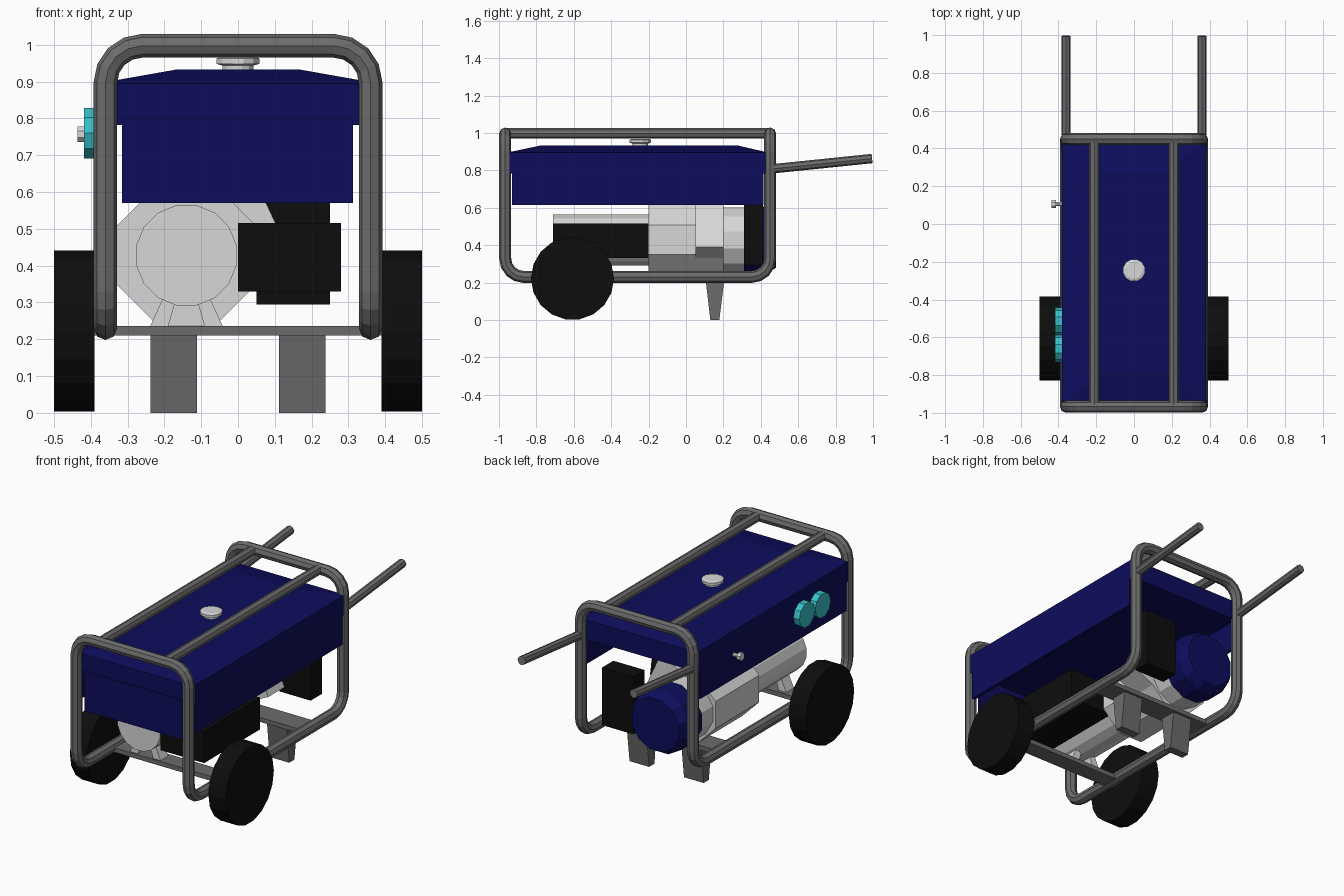
import bpy, bmesh, math
from mathutils import Vector, Matrix

cube = bpy.data.objects.get("Cube")
if cube:
    bpy.data.objects.remove(cube, do_unlink=True)


def material(name, rgb):
    m = bpy.data.materials.new(name)
    m.use_nodes = True
    m.diffuse_color = (*rgb, 1)
    bsdf = next(n for n in m.node_tree.nodes if n.type == 'BSDF_PRINCIPLED')
    bsdf.inputs["Base Color"].default_value = (*rgb, 1)
    return m


NAVY = material("navy_paint", (0.004, 0.004, 0.11))
STEEL = material("grey_steel", (0.15, 0.15, 0.15))
ALLOY = material("light_alloy", (0.68, 0.68, 0.68))
BLACK = material("black_rubber", (0.004, 0.004, 0.004))
TEAL = material("teal_dial", (0.04, 0.53, 0.58))


def finish(name, bm, mat):
    bmesh.ops.recalc_face_normals(bm, faces=bm.faces)
    me = bpy.data.meshes.new(name)
    bm.to_mesh(me)
    bm.free()
    me.materials.append(mat)
    ob = bpy.data.objects.new(name, me)
    bpy.context.collection.objects.link(ob)
    return ob


def prism(name, bottom, top, mat):
    """Frustum between two rectangles, each (x0, x1, y0, y1, z)."""
    bm = bmesh.new()
    rings = [[bm.verts.new((x, y, r[4])) for x, y in
              ((r[0], r[2]), (r[1], r[2]), (r[1], r[3]), (r[0], r[3]))]
             for r in (bottom, top)]
    for ring in rings:
        bm.faces.new(ring)
    a, b = rings
    for i in range(4):
        j = (i + 1) % 4
        bm.faces.new((a[i], a[j], b[j], b[i]))
    return finish(name, bm, mat)


def box(name, x0, x1, y0, y1, z0, z1, mat):
    return prism(name, (x0, x1, y0, y1, z0), (x0, x1, y0, y1, z1), mat)


def lathe(name, centre, axis, stations, sides, mat):
    """Solid with flat sides around an axis; stations are (distance, radius)."""
    bm = bmesh.new()
    rot = Vector((0, 0, 1)).rotation_difference(Vector(axis)).to_matrix()
    rings = []
    for d, r in stations:
        ring = []
        for i in range(sides):
            a = math.tau * (i + 0.5) / sides
            p = Vector((r * math.cos(a), r * math.sin(a), d))
            ring.append(bm.verts.new(Vector(centre) + rot @ p))
        rings.append(ring)
    bm.faces.new(rings[0])
    bm.faces.new(rings[-1])
    for a, b in zip(rings, rings[1:]):
        for i in range(sides):
            j = (i + 1) % sides
            bm.faces.new((a[i], a[j], b[j], b[i]))
    return finish(name, bm, mat)


def rounded(corners, radius, steps=4):
    """Round every corner of a closed path."""
    path = []
    n = len(corners)
    for i in range(n):
        p = Vector(corners[i])
        u = (Vector(corners[i - 1]) - p).normalized()
        v = (Vector(corners[(i + 1) % n]) - p).normalized()
        for k in range(steps + 1):
            t = math.pi / 2 * k / steps
            path.append(p + radius * (u * (1 - math.sin(t)) + v * (1 - math.cos(t))))
    return path


def tube(name, points, radius, cyclic=False):
    cu = bpy.data.curves.new(name, 'CURVE')
    cu.dimensions = '3D'
    cu.bevel_depth = radius
    cu.bevel_resolution = 2
    cu.use_fill_caps = True
    sp = cu.splines.new('POLY')
    sp.points.add(len(points) - 1)
    for q, p in zip(sp.points, points):
        q.co = (*p, 1)
    sp.use_cyclic_u = cyclic
    sp.use_smooth = False
    cu.materials.append(STEEL)
    ob = bpy.data.objects.new(name, cu)
    bpy.context.collection.objects.link(ob)
    bpy.ops.object.select_all(action='DESELECT')
    ob.select_set(True)
    bpy.context.view_layer.objects.active = ob
    bpy.ops.object.convert(target='MESH')


# Tubular frame: two arches joined by the bottom rails, plus top bars
X, FRONT, BACK, LOW, HIGH = 0.36, -0.967, 0.45, 0.23, 0.997
loop = [(-X, FRONT, HIGH), (X, FRONT, HIGH), (X, FRONT, LOW), (X, BACK, LOW),
        (X, BACK, HIGH), (-X, BACK, HIGH), (-X, BACK, LOW), (-X, FRONT, LOW)]
tube("frame_loop", rounded(loop, 0.1), 0.032, True)

for side, s in (("left", 1), ("right", -1)):
    tube(f"top_bar_{side}", [(s * 0.21, FRONT, HIGH), (s * 0.21, BACK, HIGH)], 0.028)
    tube(f"handle_{side}", [(s * X, BACK, 0.807), (s * X, 0.995, 0.863)], 0.025)
    lathe(f"wheel_{side}", (s * 0.39, -0.607, 0.222), (s, 0, 0),
          [(0, 0.222), (0.11, 0.222)], 18, BLACK)
    lo, hi = sorted((s * 0.112, s * 0.238))
    prism(f"support_leg_{side}", (lo, hi, 0.13, 0.178, 0), (lo, hi, 0.105, 0.205, 0.215), STEEL)
    lo, hi = sorted((s * 0.36, s * 0.38))
    box(f"side_panel_{side}", lo, hi, -0.93, 0.415, 0.615, 0.79, NAVY)

box("axle_crossbar", -0.39, 0.39, -0.66, -0.56, 0.21, 0.236, STEEL)
box("leg_crossbar", -0.36, 0.36, 0.09, 0.22, 0.21, 0.236, STEEL)

# Tank with sloped lid edges, and front panel
box("tank_rim", -0.38, 0.38, -0.955, 0.44, 0.782, 0.895, NAVY)
prism("tank_lid", (-0.38, 0.38, -0.955, 0.44, 0.895), (-0.17, 0.17, -0.78, 0.28, 0.932), NAVY)
box("front_panel", -0.315, 0.312, -0.96, -0.945, 0.57, 0.80, NAVY)
lathe("fuel_cap", (0, -0.245, 0.925), (0, 0, 1),
      [(0, 0.043), (0.018, 0.043), (0.023, 0.06), (0.038, 0.06), (0.043, 0.045)], 12, ALLOY)

# Sockets and switch on the control side
for i, y in enumerate((-0.515, -0.66)):
    lathe(f"socket_{i + 1}", (-0.378, y, 0.76), (-1, 0, 0), [(0, 0.072), (0.04, 0.072)], 10, TEAL)
lathe("switch_knob", (-0.378, 0.105, 0.757), (-1, 0, 0),
      [(0, 0.011), (0.035, 0.011), (0.036, 0.023), (0.058, 0.023)], 8, ALLOY)

# Alternator, crankcase and recoil starter share one shaft line
SX, SZ = -0.14, 0.428
octagon = 1 / math.cos(math.pi / 8)
lathe("alternator", (SX, 0, SZ), (0, 1, 0), [(-0.71, 0.139), (-0.19, 0.139)], 16, ALLOY)
lathe("crankcase", (SX, 0, SZ), (0, 1, 0),
      [(-0.2, 0.19 * octagon), (0.2, 0.19 * octagon)], 8, ALLOY)
lathe("fan_housing", (SX, 0, SZ), (0, 1, 0), [(0.19, 0.178), (0.32, 0.178)], 12, ALLOY)
lathe("recoil_starter", (SX, 0, SZ), (0, 1, 0),
      [(0.31, 0.185), (0.43, 0.185), (0.48, 0.155)], 12, NAVY)
for side, s in (("left", 1), ("right", -1)):
    foot = sorted((SX + s * 0.05, SX + s * 0.1))
    neck = sorted((SX + s * 0.025, SX + s * 0.06))
    prism(f"alternator_foot_{side}", (*foot, -0.65, -0.58, 0.232),
          (*neck, -0.65, -0.58, 0.32), ALLOY)

# Cylinder head, inclined upwards from the shaft
head = box("cylinder_head", 0.0, 0.256, 0.05, 0.2, -0.16, 0.16, ALLOY)
head.data.transform(Matrix.Translation((SX, 0, SZ)) @ Matrix.Rotation(math.radians(-25), 4, 'Y'))

box("muffler", 0.0, 0.28, -0.71, -0.2, 0.33, 0.516, BLACK)
box("air_filter", 0.05, 0.25, 0.31, 0.412, 0.295, 0.63, BLACK)
